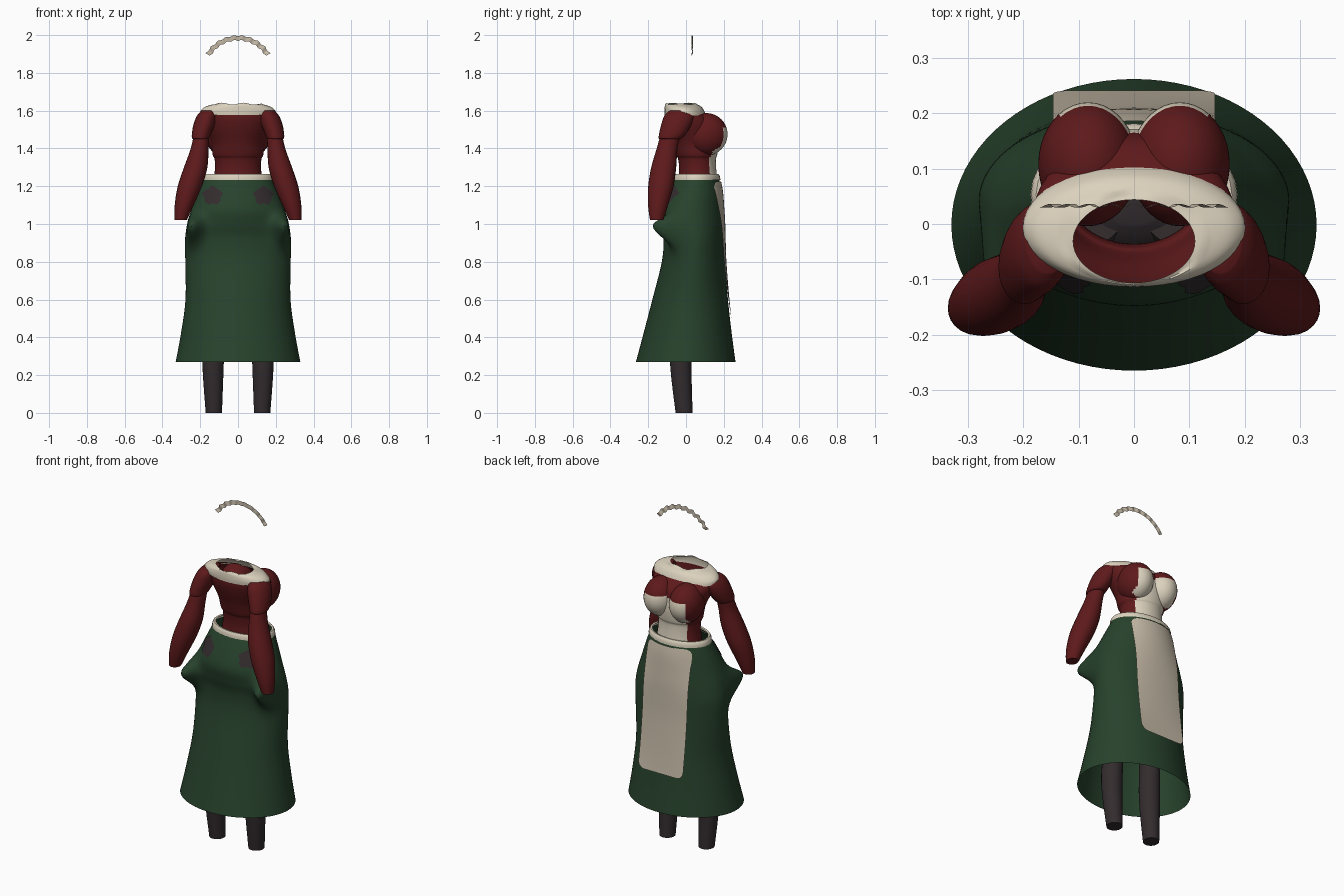
import bpy, bmesh, math

cube = bpy.data.objects.get("Cube")
if cube:
    bpy.data.objects.remove(cube, do_unlink=True)


def material(name, color):
    m = bpy.data.materials.new(name)
    m.use_nodes = True
    m.diffuse_color = (*color, 1)
    bsdf = m.node_tree.nodes["Principled BSDF"]
    bsdf.inputs["Base Color"].default_value = (*color, 1)
    bsdf.inputs["Roughness"].default_value = 0.9
    return m


RED = material("dark red cloth", (0.112, 0.01, 0.011))
GREEN = material("dark green cloth", (0.02, 0.054, 0.025))
CREAM = material("cream cloth", (0.71, 0.64, 0.51))
LINEN = material("apron linen", (0.56, 0.49, 0.385))
DARK = material("charcoal stocking", (0.033, 0.025, 0.027))


def finish(name, bm, mats, rule=None, angle=50):
    """Turn a bmesh into a smooth object; rule(centre) picks the material."""
    bmesh.ops.recalc_face_normals(bm, faces=bm.faces)
    for f in bm.faces:
        f.material_index = rule(f.calc_center_median()) if rule else 0
    mesh = bpy.data.meshes.new(name)
    bm.to_mesh(mesh)
    bm.free()
    for m in mats:
        mesh.materials.append(m)
    ob = bpy.data.objects.new(name, mesh)
    bpy.context.collection.objects.link(ob)
    bpy.ops.object.select_all(action="DESELECT")
    ob.select_set(True)
    bpy.context.view_layer.objects.active = ob
    bpy.ops.object.shade_smooth_by_angle(angle=math.radians(angle))


def dense(rows, steps):
    """Catmull-Rom interpolation between profile rows."""
    out = []
    for i in range(len(rows) - 1):
        a, b, c, d = (rows[max(0, min(len(rows) - 1, i + k))] for k in (-1, 0, 1, 2))
        for s in range(steps):
            t = s / steps
            out.append([q + t / 2 * (r - p + t * (2 * p - 5 * q + 4 * r - u + t * (3 * (q - r) + u - p)))
                        for p, q, r, u in zip(a, b, c, d)])
    return out + [list(rows[-1])]


def loft(name, rows, mats, rule=None, sides=32, steps=4, caps=False, shape=None):
    """Skin elliptical rings given as (z, cx, cy, rx, ry); shape(co) adjusts points."""
    bm = bmesh.new()
    rings = []
    for z, cx, cy, rx, ry in dense(rows, steps):
        ring = []
        for k in range(sides):
            a = math.tau * k / sides
            v = bm.verts.new((cx + rx * math.cos(a), cy + ry * math.sin(a), z))
            if shape:
                shape(v.co)
            ring.append(v)
        rings.append(ring)
    for lo, hi in zip(rings, rings[1:]):
        for k in range(sides):
            n = (k + 1) % sides
            bm.faces.new((lo[k], lo[n], hi[n], hi[k]))
    if caps:
        bm.faces.new(rings[0])
        bm.faces.new(rings[-1])
    finish(name, bm, mats, rule)


def grid(name, rows, mat, closed=False):
    """Skin a list of equal-length point rows."""
    bm = bmesh.new()
    vs = [[bm.verts.new(p) for p in row] for row in rows]
    for a, b in zip(vs, vs[1:]):
        for k in range(len(a) - (not closed)):
            n = (k + 1) % len(a)
            bm.faces.new((a[k], a[n], b[n], b[k]))
    finish(name, bm, [mat])


def ring(z, rx, back, front):
    return (z, 0, (back + front) / 2, rx, (front - back) / 2)


# Long skirt, pushed out into a fold behind each hip
skirt_rows = [ring(0.27, 0.33, -0.265, 0.262), ring(0.42, 0.302, -0.225, 0.242),
              ring(0.6, 0.278, -0.178, 0.222), ring(0.8, 0.279, -0.128, 0.206),
              ring(0.92, 0.28, -0.12, 0.202), ring(1.0, 0.268, -0.138, 0.2),
              ring(1.08, 0.245, -0.147, 0.195), ring(1.17, 0.21, -0.11, 0.188),
              ring(1.245, 0.178, -0.068, 0.174)]
skirt_dense = dense(skirt_rows, 6)


def hip_fold(co):
    if co.y < 0.03:
        spread = ((abs(co.x) - 0.24) / 0.05) ** 2
        height = ((co.z - 0.99) / (0.06 if co.z > 0.99 else 0.09)) ** 2
        push = math.exp(-spread - height) * min(1, (0.03 - co.y) / 0.06)
        co.y -= 0.125 * push
        co.x += math.copysign(0.015 * push, co.x)


loft("skirt", skirt_rows, [GREEN], sides=80, steps=6, shape=hip_fold)


def skirt_y(x, z, side):
    """Depth of the skirt surface at x, z on the given side."""
    for a, b in zip(skirt_dense, skirt_dense[1:]):
        if z <= b[0]:
            break
    t = (z - a[0]) / (b[0] - a[0])
    cy, rx, ry = (a[k] + t * (b[k] - a[k]) for k in (2, 3, 4))
    return cy + side * ry * math.sqrt(max(0, 1 - (x / rx) ** 2))


# Waistband standing off the bodice
loft("waistband", [ring(1.232, 0.187, -0.075, 0.182), ring(1.25, 0.185, -0.073, 0.18),
                   ring(1.264, 0.177, -0.066, 0.172), ring(1.262, 0.166, -0.055, 0.162)], [CREAM], steps=2)

# Apron panel: follows the waist, hangs flat lower down, rounded corners
apron = []
low, high, corner = 0.49, 1.225, 0.04
for i in range(41):
    z = low + (high - low) * (0.5 - 0.5 * math.cos(math.pi * i / 40))
    edge = max(0, corner - min(z - low, high - z))
    half = 0.146 - corner + math.sqrt(max(0, corner ** 2 - edge ** 2))
    wrap = min(1, (z - low) / (high - low) * 1.1)
    row = []
    for j in range(15):
        x = half * (j / 7 - 1)
        flat, bent = skirt_y(0, z, 1), skirt_y(x, z, 1)
        row.append((x, flat + (bent - flat) * wrap + 0.008, z))
    apron.append(row)
grid("apron", apron, LINEN)

# Bodice with a cream bib on the chest side
loft("bodice", [ring(1.225, 0.132, -0.04, 0.168), ring(1.29, 0.122, -0.036, 0.16),
                ring(1.345, 0.124, -0.042, 0.158), ring(1.365, 0.134, -0.052, 0.165),
                ring(1.43, 0.142, -0.07, 0.172), ring(1.5, 0.168, -0.095, 0.165),
                ring(1.55, 0.182, -0.108, 0.145), ring(1.59, 0.184, -0.109, 0.098)],
     [RED, CREAM], lambda c: int(c.y > 0.08 and c.z < 1.5 and abs(c.x) < 0.095), sides=64)


# Yoke draped around the open neckline, with a ruffled inner edge
def ruffle(co):
    if co.z > 1.634:
        co.z += 0.005 * math.sin(55 * co.x)
    if co.y > 0:
        co.z -= 0.12 * max(0, abs(co.x) - 0.1) * co.y / 0.1


loft("collar_yoke", [ring(1.578, 0.2, -0.113, 0.106), ring(1.598, 0.199, -0.114, 0.097),
                     ring(1.618, 0.178, -0.113, 0.084), ring(1.63, 0.145, -0.111, 0.066),
                     ring(1.637, 0.11, -0.106, 0.044)], [CREAM], sides=48, shape=ruffle)

# Dark seat joining the legs under the skirt
loft("seat", [ring(0.96, 0.04, -0.05, 0.06), ring(1.0, 0.12, -0.09, 0.11), ring(1.1, 0.15, -0.09, 0.13),
              ring(1.18, 0.12, -0.04, 0.13), ring(1.21, 0.06, 0.0, 0.1)], [DARK], caps=True)

for side, label in ((1, "left"), (-1, "right")):
    def sided(rows):
        return [(z, side * cx, cy, rx, ry) for z, cx, cy, rx, ry in rows]

    # Bust cup, cream on its lower front
    bm = bmesh.new()
    bmesh.ops.create_uvsphere(bm, u_segments=40, v_segments=28, radius=1)
    for v in bm.verts:
        v.co = (side * 0.083 + v.co.x * 0.09, 0.108 + v.co.y * 0.112, 1.475 + v.co.z * 0.112)
    finish(label + "_bust", bm, [RED, CREAM],
           lambda c: int(c.y > 0.14 and c.z < 1.51 and abs(c.x) < 0.13))

    # Puffed upper sleeve and long lower sleeve
    loft(label + "_puff_sleeve", sided([
        (1.6, 0.155, -0.03, 0.038, 0.058), (1.575, 0.164, -0.036, 0.052, 0.078),
        (1.53, 0.178, -0.05, 0.057, 0.08), (1.48, 0.193, -0.07, 0.051, 0.072),
        (1.455, 0.198, -0.083, 0.046, 0.062), (1.45, 0.199, -0.087, 0.038, 0.053)]),
        [RED], sides=24, caps=True)
    loft(label + "_lower_sleeve", sided([
        (1.48, 0.193, -0.08, 0.04, 0.053), (1.4, 0.203, -0.1, 0.047, 0.055),
        (1.3, 0.224, -0.118, 0.062, 0.066), (1.2, 0.255, -0.133, 0.064, 0.067),
        (1.1, 0.285, -0.148, 0.05, 0.053), (1.022, 0.303, -0.155, 0.033, 0.036)]),
        [RED], sides=24, caps=True)

    # Stockinged leg reaching up inside the skirt
    loft(label + "_leg", sided([
        (0, 0.128, -0.01, 0.043, 0.045), (0.27, 0.132, -0.028, 0.057, 0.057),
        (0.5, 0.125, -0.018, 0.057, 0.06), (0.75, 0.11, 0, 0.083, 0.088),
        (0.95, 0.096, 0.005, 0.095, 0.11), (1.1, 0.085, 0.02, 0.085, 0.11),
        (1.2, 0.07, 0.05, 0.06, 0.085)]), [DARK], sides=28, caps=True)

    # Ragged dark patch on the rear of the skirt
    patch = []
    for r in (0.05, 0.35, 0.7, 1):
        row = []
        for k in range(36):
            a = math.tau * k / 36
            size = r * (1 + 0.1 * math.sin(5 * a) + 0.06 * math.sin(9 * a))
            x = side * (0.135 + 0.05 * size * math.cos(a))
            z = 1.15 + 0.047 * size * math.sin(a)
            row.append((x, skirt_y(x, z, -1) - 0.005, z))
        patch.append(row)
    grid(label + "_rear_patch", patch, DARK, closed=True)

# Scalloped headband floating above
band = []
for offset in (-1, 0, 1):
    row = []
    for k in range(91):
        t = k / 45 - 1
        a = t * math.radians(59)
        wave = math.cos(t * 9 * math.pi)
        r = 0.184 + offset * 0.0125 - 0.003 * wave
        row.append((r * math.sin(a), 0.033 + 0.003 * wave, 1.801 + r * math.cos(a)))
    band.append(row)
grid("headband", band, LINEN)
